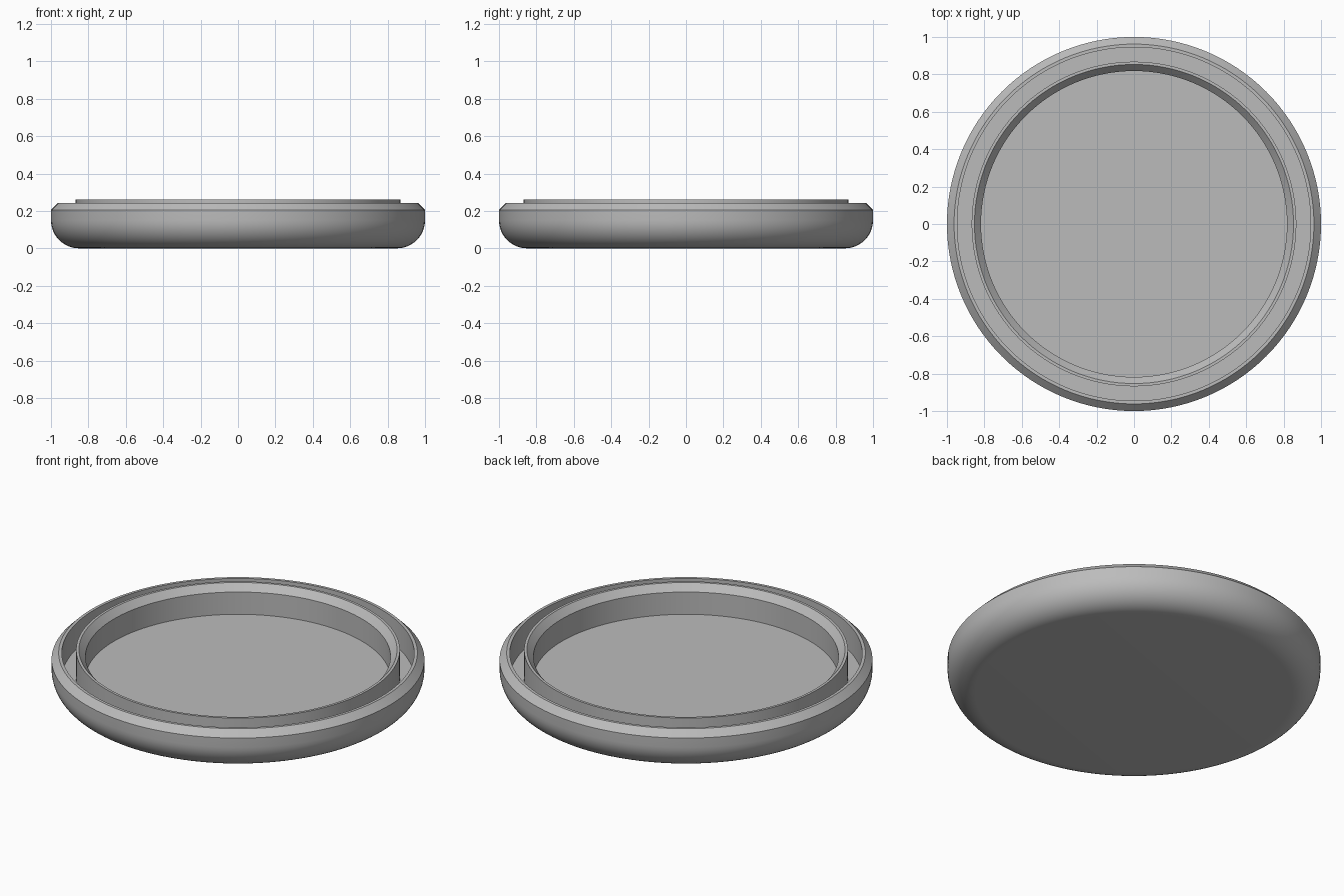
import bpy, bmesh, math

if "Cube" in bpy.data.objects:
    bpy.data.objects.remove(bpy.data.objects["Cube"])

SEGMENTS = 128
FLOOR = 0.09

# Single flat grey
grey = bpy.data.materials.new("light_grey")
grey.diffuse_color = (0.5, 0.5, 0.5, 1.0)
grey.use_nodes = True
grey.node_tree.nodes["Principled BSDF"].inputs["Base Color"].default_value = grey.diffuse_color


def lathe(name, profile):
    """Revolve an (r, z) profile around z; r = 0 points close on the axis."""
    bm = bmesh.new()
    verts = [bm.verts.new((r, 0, z)) for r, z in profile]
    edges = [bm.edges.new(pair) for pair in zip(verts, verts[1:])]
    bmesh.ops.spin(bm, geom=verts + edges, cent=(0, 0, 0), axis=(0, 0, 1),
                   angle=math.tau, steps=SEGMENTS, use_duplicate=False)
    bmesh.ops.remove_doubles(bm, verts=bm.verts, dist=1e-5)
    bmesh.ops.recalc_face_normals(bm, faces=bm.faces)
    mesh = bpy.data.meshes.new(name)
    bm.to_mesh(mesh)
    bm.free()
    mesh.materials.append(grey)
    obj = bpy.data.objects.new(name, mesh)
    bpy.context.collection.objects.link(obj)
    bpy.ops.object.select_all(action='DESELECT')
    obj.select_set(True)
    bpy.context.view_layer.objects.active = obj
    bpy.ops.object.shade_smooth_by_angle(angle=math.radians(25))
    return obj


# Flat underside with a rounded lower edge
round_r, steps = 0.15, 12
profile = [(0, 0)]
for i in range(steps + 1):
    a = math.pi / 2 * i / steps
    profile.append((1 - round_r + round_r * math.sin(a),
                    round_r - round_r * math.cos(a)))

# Chamfered outer rim
profile += [(1, 0.205), (0.962, 0.243), (0.945, 0.243)]
# Groove between the rim and the raised ring
profile += [(0.945, FLOOR), (0.868, FLOOR)]
# Raised ring with an inner chamfer
profile += [(0.868, 0.262), (0.853, 0.262), (0.818, 0.222)]
# Recessed dish floor
profile += [(0.818, FLOOR), (0, FLOOR)]

lathe("round_dish", profile)
